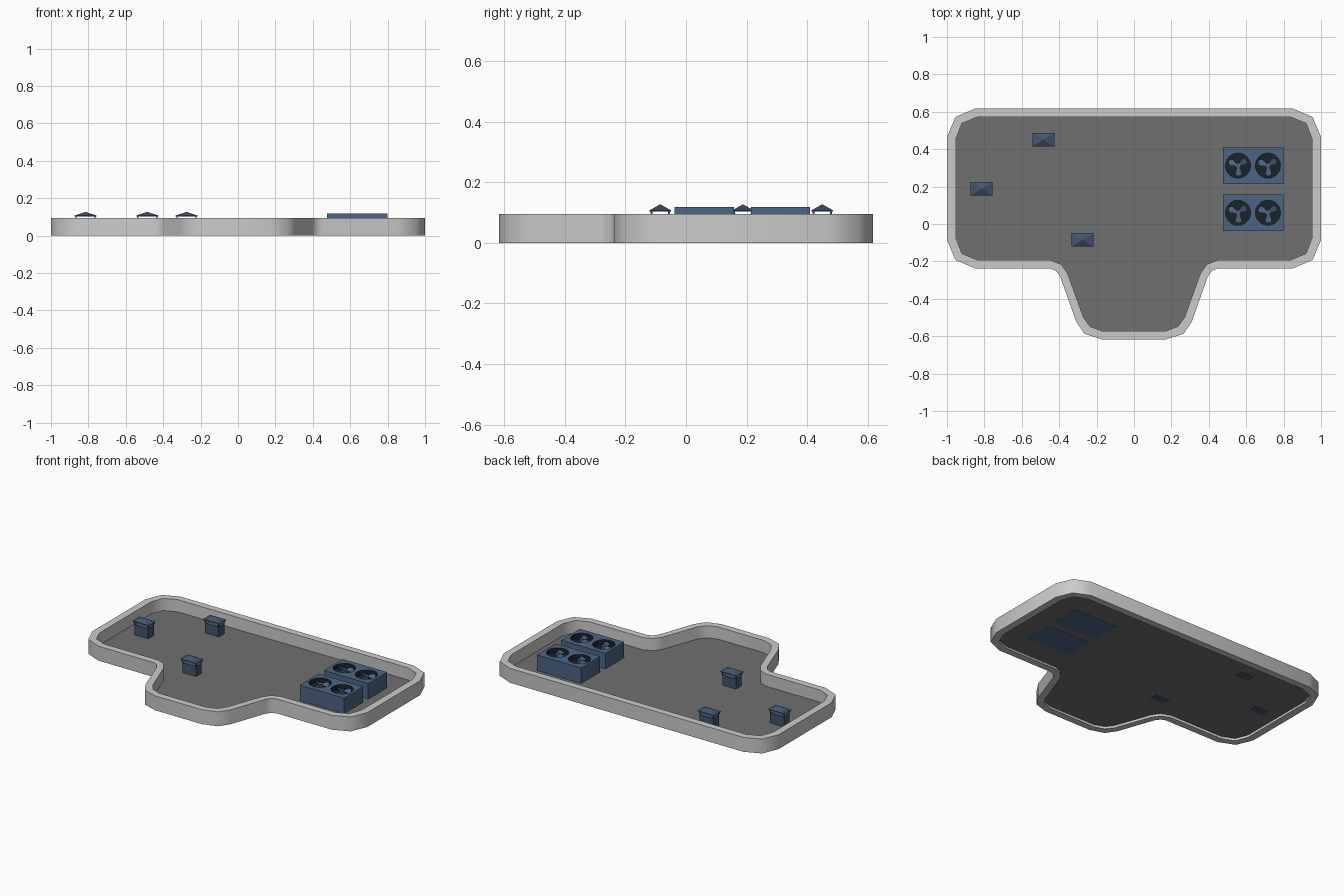
import bpy, bmesh
from math import radians, sin, cos, pi
from mathutils import Matrix, Vector

if "Cube" in bpy.data.objects:
    bpy.data.objects.remove(bpy.data.objects["Cube"])

WALL_H, FLOOR_Z, UNIT_TOP = 0.095, 0.015, 0.118


def material(name, color):
    m = bpy.data.materials.new(name)
    m.diffuse_color = (*color, 1)
    m.use_nodes = True
    m.node_tree.nodes["Principled BSDF"].inputs["Base Color"].default_value = m.diffuse_color
    return m


BLUE = material("blue_metal", (0.075, 0.13, 0.235))
VENT = material("vent_metal", (0.055, 0.09, 0.15))
DARK = material("dark_recess", (0.012, 0.016, 0.022))
FLOOR = material("roof_felt", (0.16, 0.16, 0.16))


def finish(name, bm, mat=None):
    bmesh.ops.recalc_face_normals(bm, faces=bm.faces)
    me = bpy.data.meshes.new(name)
    bm.to_mesh(me)
    bm.free()
    ob = bpy.data.objects.new(name, me)
    bpy.context.collection.objects.link(ob)
    if mat:
        me.materials.append(mat)
    return ob


def add_box(bm, lo, hi):
    lo, hi = Vector(lo), Vector(hi)
    size = hi - lo
    bmesh.ops.create_cube(bm, size=1, matrix=Matrix.Translation((lo + hi) / 2)
                          @ Matrix.Diagonal((*size, 1)))


def mirrored(half):
    return half + [(-x, y) for x, y in reversed(half)]


# Right halves of the outer and inner parapet outlines, back to front
outer = mirrored([(0.85, 0.617), (0.955, 0.572), (1, 0.465), (1, -0.085), (0.955, -0.192),
                  (0.85, -0.237), (0.45, -0.237), (0.417, -0.25), (0.395, -0.28),
                  (0.31, -0.52), (0.265, -0.587), (0.17, -0.617)])
inner = mirrored([(0.837, 0.572), (0.92, 0.538), (0.952, 0.455), (0.952, -0.075), (0.92, -0.158),
                  (0.837, -0.192), (0.45, -0.192), (0.39, -0.215), (0.355, -0.265),
                  (0.27, -0.5), (0.235, -0.548), (0.17, -0.572)])

# Parapet wall: ring between the two outlines
bm = bmesh.new()
rings = [[bm.verts.new((x, y, z)) for x, y in pts]
         for pts, z in ((outer, 0), (outer, WALL_H), (inner, WALL_H), (inner, 0))]
n = len(outer)
for k in range(4):
    a, b = rings[k], rings[(k + 1) % 4]
    for i in range(n):
        j = (i + 1) % n
        bm.faces.new((a[i], a[j], b[j], b[i]))
wall = finish("parapet_wall", bm)
bpy.context.view_layer.objects.active = wall
wall.select_set(True)
bpy.ops.object.shade_smooth_by_angle(angle=radians(50))
wall.select_set(False)

# Roof floor: sheet inside the parapet
bm = bmesh.new()
bm.faces.new([bm.verts.new((x, y, FLOOR_Z)) for x, y in reversed(inner)])
roof = finish("roof_floor", bm, FLOOR)


# Cooling units: box with two round recesses, each holding a three-blade fan
def cooling_unit(index, cy):
    x0, x1, hy = 0.476, 0.798, 0.098
    fans = (0.556, 0.716)
    bm = bmesh.new()
    add_box(bm, (x0, cy - hy, FLOOR_Z - 0.001), (x1, cy + hy, UNIT_TOP))
    body = finish(f"cooling_unit_{index}", bm, BLUE)

    bm = bmesh.new()
    for fx in fans:
        bmesh.ops.create_cone(bm, cap_ends=True, segments=24, radius1=0.067, radius2=0.067,
                              depth=0.06, matrix=Matrix.Translation((fx, cy, UNIT_TOP)))
    cutter = finish("recess_cutter", bm, DARK)
    cutter.hide_render = True
    mod = body.modifiers.new("recesses", 'BOOLEAN')
    mod.object, mod.solver, mod.material_mode = cutter, 'EXACT', 'TRANSFER'
    bpy.context.view_layer.objects.active = body
    bpy.ops.object.modifier_apply(modifier=mod.name)
    bpy.data.objects.remove(cutter)

    bm = bmesh.new()
    blade = [(0.005, -0.006), (0.04, -0.019), (0.053, -0.013),
             (0.056, 0.003), (0.05, 0.016), (0.035, 0.017), (0.005, 0.007)]
    for fx in fans:
        bmesh.ops.create_cone(bm, cap_ends=True, segments=12, radius1=0.014, radius2=0.014,
                              depth=0.024, matrix=Matrix.Translation((fx, cy, UNIT_TOP - 0.018)))
        for k in range(3):
            t = radians(-85 + 120 * k)
            spots = [(fx + r * cos(t) - s * sin(t), cy + r * sin(t) + s * cos(t), s) for r, s in blade]
            # Pitch each blade slightly around its own axis
            face = bm.faces.new([bm.verts.new((x, y, UNIT_TOP - 0.014 + s * 0.4)) for x, y, s in spots])
            top = bmesh.ops.extrude_face_region(bm, geom=[face])["geom"]
            bmesh.ops.translate(bm, vec=(0, 0, 0.003),
                                verts=[v for v in top if isinstance(v, bmesh.types.BMVert)])
    finish(f"fans_{index}", bm, BLUE)


for i, cy in enumerate((0.312, 0.06), 1):
    cooling_unit(i, cy)


# Roof vents: box, four leaning corner posts and a shallow pyramid cap
def roof_vent(index, cx, cy):
    bm = bmesh.new()
    add_box(bm, (cx - 0.05, cy - 0.029, FLOOR_Z - 0.001), (cx + 0.05, cy + 0.029, 0.08))
    finish(f"vent_body_{index}", bm, VENT)

    bm = bmesh.new()
    for sx in (-1, 1):
        for sy in (-1, 1):
            loops = [[bm.verts.new((cx + sx * (px - dx), cy + sy * (py - dy), z))
                      for dx, dy in ((0, 0), (0.006, 0), (0.006, 0.006), (0, 0.006))]
                     for px, py, z in ((0.05, 0.029, 0.08), (0.056, 0.033, 0.107))]
            for i in range(4):
                j = (i + 1) % 4
                bm.faces.new((loops[0][i], loops[0][j], loops[1][j], loops[1][i]))
    finish(f"vent_posts_{index}", bm, VENT)

    bm = bmesh.new()
    base, rim = [[bm.verts.new((cx + sx * 0.059, cy + sy * 0.036, z))
                  for sx, sy in ((-1, -1), (1, -1), (1, 1), (-1, 1))] for z in (0.103, 0.107)]
    peak = bm.verts.new((cx, cy, 0.127))
    bm.faces.new(base)
    for i in range(4):
        j = (i + 1) % 4
        bm.faces.new((base[i], base[j], rim[j], rim[i]))
        bm.faces.new((rim[i], rim[j], peak))
    finish(f"vent_cap_{index}", bm, VENT)


for i, (cx, cy) in enumerate(((-0.815, 0.188), (-0.485, 0.45), (-0.275, -0.085)), 1):
    roof_vent(i, cx, cy)
